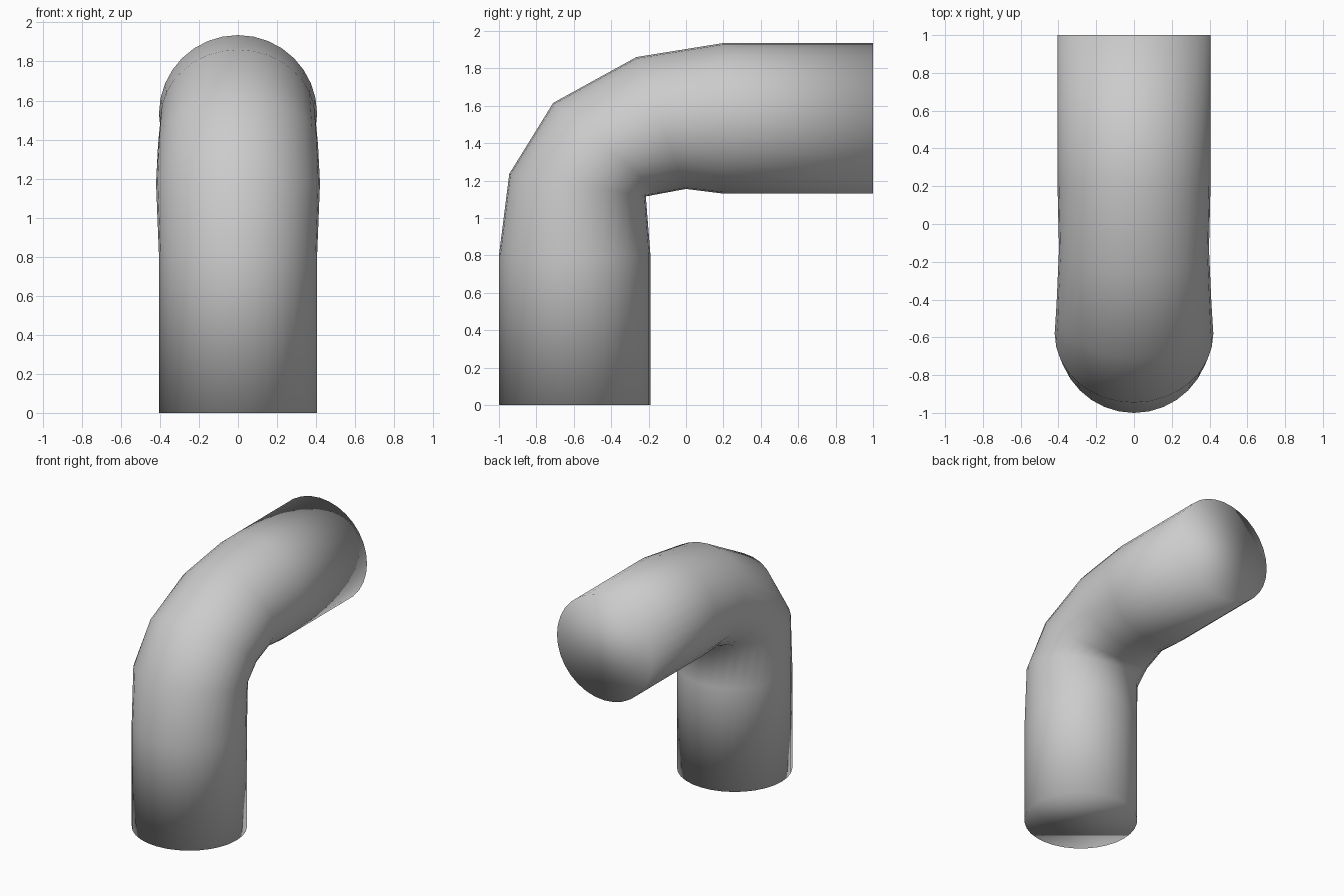
import bpy, bmesh, math
from mathutils import Vector

if "Cube" in bpy.data.objects:
    bpy.data.objects.remove(bpy.data.objects["Cube"])

SIDES = 32
# Cross-sections along the elbow: outer (y, z), inner (y, z), half width in x
RINGS = [
    ((-1.0, 0.0), (-0.19, 0.0), 0.405),
    ((-1.0, 0.8), (-0.19, 0.8), 0.405),
    ((-0.945, 1.235), (-0.215, 1.115), 0.42),
    ((-0.71, 1.615), (-0.135, 1.13), 0.41),
    ((-0.265, 1.86), (0.0, 1.155), 0.397),
    ((0.2, 1.935), (0.2, 1.13), 0.405),
    ((1.0, 1.935), (1.0, 1.13), 0.405),
]

# Pipe elbow: elliptical rings bridged into a tube
bm = bmesh.new()
loops = []
for outer, inner, half in RINGS:
    o, i = Vector((0, *outer)), Vector((0, *inner))
    centre, axis = (o + i) / 2, (o - i) / 2
    side = Vector((half, 0, 0))
    angles = [2 * math.pi * k / SIDES for k in range(SIDES)]
    loops.append([bm.verts.new(centre + axis * math.cos(a) + side * math.sin(a))
                  for a in angles])
for a, b in zip(loops, loops[1:]):
    for k in range(SIDES):
        n = (k + 1) % SIDES
        bm.faces.new((a[k], a[n], b[n], b[k]))

# Closed ends
bm.faces.new(loops[0])
bm.faces.new(loops[-1])
bmesh.ops.recalc_face_normals(bm, faces=bm.faces)
for f in bm.faces:
    f.smooth = True

mesh = bpy.data.meshes.new("pipe_elbow")
bm.to_mesh(mesh)
bm.free()
bpy.context.collection.objects.link(bpy.data.objects.new("pipe_elbow", mesh))
